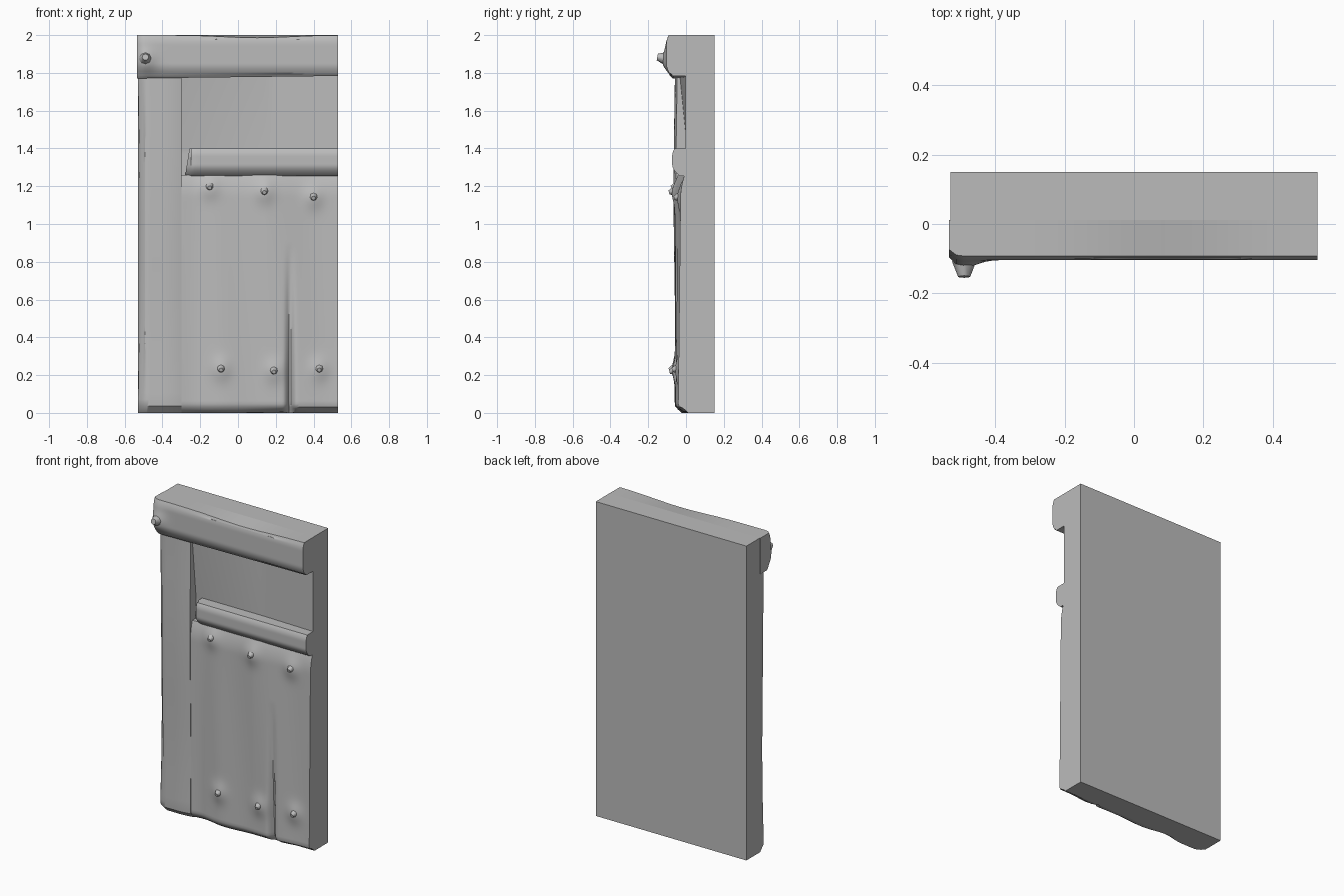
import bpy
import bmesh
from math import exp, sin, radians
from mathutils import Matrix, Vector

cube = bpy.data.objects.get("Cube")
if cube:
    bpy.data.objects.remove(cube, do_unlink=True)

grey = bpy.data.materials.new("stone grey")
grey.use_nodes = True
COLOUR = (0.5, 0.5, 0.5, 1)
grey.diffuse_color = COLOUR
grey.node_tree.nodes["Principled BSDF"].inputs["Base Color"].default_value = COLOUR

LEFT, RIGHT, BACK, BOARD = -0.53, 0.53, 0.15, 0.012


def finish(name, bm, angle=40):
    bmesh.ops.recalc_face_normals(bm, faces=bm.faces)
    mesh = bpy.data.meshes.new(name)
    bm.to_mesh(mesh)
    bm.free()
    mesh.materials.append(grey)
    obj = bpy.data.objects.new(name, mesh)
    bpy.context.collection.objects.link(obj)
    bpy.ops.object.select_all(action='DESELECT')
    obj.select_set(True)
    bpy.context.view_layer.objects.active = obj
    bpy.ops.object.shade_smooth_by_angle(angle=radians(angle))
    return obj


def slab(name, x0, x1, z0, z1, front, nx=40, nz=40, warp=None):
    """A carved board: a front surface y = front(x, z), closed at the back."""
    bm = bmesh.new()
    bmesh.ops.create_grid(bm, x_segments=nx, y_segments=nz, size=0.5)
    for v in bm.verts:
        x = x0 + (v.co.x + 0.5) * (x1 - x0)
        z = z0 + (v.co.y + 0.5) * (z1 - z0)
        v.co = (x, front(x, z), z)
    rim = [e for e in bm.edges if e.is_boundary]
    out = bmesh.ops.extrude_edge_only(bm, edges=rim)["geom"]
    for v in [g for g in out if isinstance(g, bmesh.types.BMVert)]:
        v.co.y = BOARD
    bmesh.ops.holes_fill(bm, edges=[g for g in out if isinstance(g, bmesh.types.BMEdge)])
    if warp:
        for v in bm.verts:
            v.co += Vector(warp(*v.co))
    return finish(name, bm)


def worn(distance, width, depth):
    """Setback of a rounded edge."""
    return depth * max(0, 1 - distance / width) ** 2


def bump(x, z, cx, cz, rx, rz):
    return exp(-((x - cx) / rx) ** 2 - ((z - cz) / rz) ** 2)


# Solid backing, flat on its sides and back
bm = bmesh.new()
bmesh.ops.create_cube(bm, size=1)
bmesh.ops.transform(bm, verts=bm.verts, matrix=Matrix.Translation(
    (0, (BOARD + BACK) / 2, 0.995)) @ Matrix.Diagonal((RIGHT - LEFT, BACK - BOARD, 1.99, 1)))
finish("backing", bm)


# Side post with a softly worn outer edge
def post_front(x, z):
    return (-0.062 + worn(x - LEFT, 0.06, 0.035) + worn(z, 0.05, 0.04)
            + worn(-0.3 - x, 0.1, 0.012) + 0.004 * sin(4 * z))


slab("side_post", LEFT, -0.3, 0, 1.79, post_front, 24, 50,
     lambda x, y, z: (0.012 * sin(1.75 * z) if x < -0.5 and y < 0 else 0, 0, 0))


# Recessed panel above the rail, leaning out at its upper left
def recess_front(x, z):
    lean = max(0, (0.17 - x) / 0.47) * max(0, (z - 1.38) / 0.4)
    return 0.008 - 0.04 * lean - 0.01 * max(0, x - 0.17) / 0.36


slab("upper_panel", -0.3, RIGHT, 1.26, 1.79, recess_front)

# Lower planks, dented around the nails and split near the bottom
NAILS = [(-0.15, 1.195), (0.14, 1.17), (0.4, 1.14), (-0.09, 0.23), (0.19, 0.22), (0.43, 0.23)]


def plank_front(x, z):
    y = -0.056 + 0.015 * exp(-((x + 0.22) / 0.09) ** 2)
    y += 0.005 * sin(16 * x + 1.5 * z)
    y += max(0, x - 0.15) / 0.38 * (0.01 + 0.018 * z)
    y += worn(z, 0.05, 0.04) + worn(1.26 - z, 0.12, 0.02)
    for nx, nz in NAILS:
        y -= 0.016 * bump(x, z, nx, nz, 0.05, 0.06)
    split = max(0, 0.9 - z) / 0.9
    gap = (x - 0.275) / 0.018
    return min(BOARD - 0.002, y + 0.045 * split * exp(-gap * gap))


slab("lower_planks", -0.3, RIGHT, 0, 1.26, plank_front, 80, 80,
     lambda x, y, z: (0, 0, 0.025 * max(0, x) if z < 0.02 and y < 0 else 0))


# Cross rail with rounded long edges and a cut left end
def rail_front(x, z):
    return (-0.073 + worn(1.4 - z, 0.04, 0.012) + worn(z - 1.255, 0.06, 0.04)
            + worn(x + 0.28, 0.05, 0.03))


slab("cross_rail", -0.28, RIGHT, 1.255, 1.4, rail_front, 50, 20,
     lambda x, y, z: (0.16 * (z - 1.255) if x < -0.25 else 0, 0, 0))


# Thick top beam, bulging round its peg and sagging a little along its front
def beam_front(x, z):
    return (-0.104 + worn(z - 1.78, 0.07, 0.03) + worn(2 - z, 0.05, 0.012)
            + worn(x - LEFT, 0.03, 0.015) - 0.022 * bump(x, z, -0.49, 1.87, 0.05, 0.06))


def beam_sag(x, y, z):
    top = z > 1.98
    dip = -0.014 * exp(-((x - 0.1) / 0.25) ** 2) if top and y < 0 else 0
    rise = 0.012 * (x + 0.2) if z < 1.79 else 0
    return (0, 0, dip + rise)


slab("top_beam", LEFT - 0.004, RIGHT, 1.775, 2, beam_front, 50, 30, beam_sag)

# Cap filling the beam back to the rear face
bm = bmesh.new()
bmesh.ops.create_cube(bm, size=1)
bmesh.ops.transform(bm, verts=bm.verts, matrix=Matrix.Translation(
    (0, (BOARD + BACK) / 2, 1.994)) @ Matrix.Diagonal((RIGHT - LEFT, BACK - BOARD, 0.012, 1)))
finish("beam_cap", bm)


def peg(name, x, y, z, radius, length, tilt):
    """A stubby tapered nail pointing forward."""
    bm = bmesh.new()
    bmesh.ops.create_cone(bm, cap_ends=True, segments=8, radius1=radius,
                          radius2=radius * 0.5, depth=length)
    turn = Matrix.Rotation(radians(90 + tilt), 4, 'X')
    bmesh.ops.transform(bm, verts=bm.verts, matrix=Matrix.Translation((x, y, z)) @ turn)
    finish(name, bm, 50)


for i, (x, z) in enumerate(NAILS):
    peg(f"plank_nail_{i + 1}", x, plank_front(x, z) - 0.004, z, 0.022, 0.024, 15)
peg("beam_peg", -0.49, -0.13, 1.88, 0.035, 0.045, -10)
